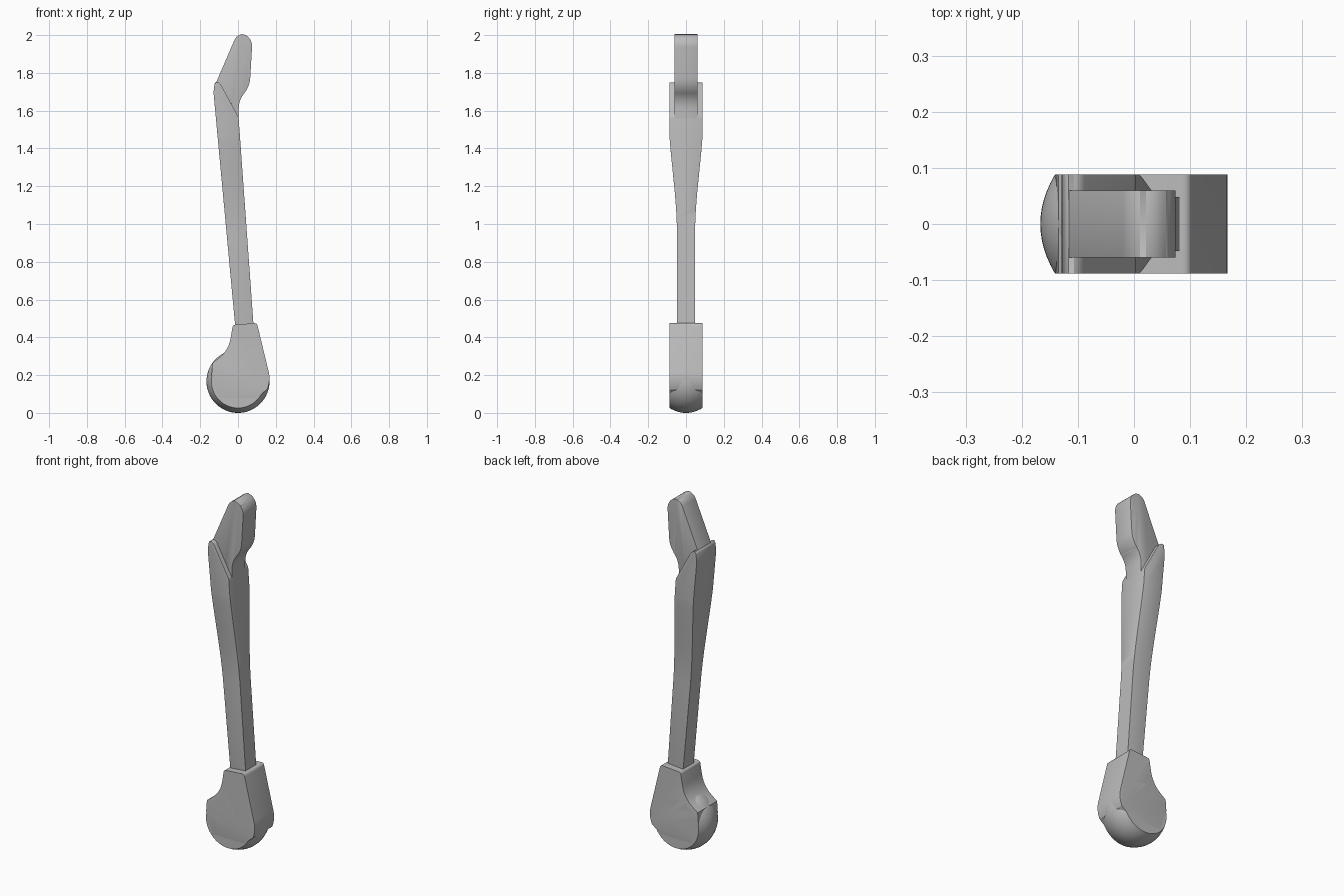
import bpy, bmesh, math
from mathutils import Vector

cube = bpy.data.objects.get("Cube")
if cube:
    bpy.data.objects.remove(cube, do_unlink=True)

grey = bpy.data.materials.new("plain grey")
grey.use_nodes = True
GREY = (0.5, 0.5, 0.5, 1)
grey.diffuse_color = GREY
grey.node_tree.nodes["Principled BSDF"].inputs["Base Color"].default_value = GREY


def rounded(corners, steps=6):
    """Turn (x, z, radius) corners into an outline with rounded corners."""
    pts = []
    for i, (x, z, r) in enumerate(corners):
        p = Vector((x, z))
        if not r:
            pts.append(p)
            continue
        before = Vector(corners[i - 1][:2]) - p
        after = Vector(corners[(i + 1) % len(corners)][:2]) - p
        a, b = p + before.normalized() * r, p + after.normalized() * r
        for k in range(steps + 1):
            t = k / steps
            pts.append(a * (1 - t) ** 2 + p * 2 * t * (1 - t) + b * t * t)
    return pts


def finish(name, bm, angle=35):
    bmesh.ops.recalc_face_normals(bm, faces=bm.faces)
    mesh = bpy.data.meshes.new(name)
    bm.to_mesh(mesh)
    bm.free()
    mesh.materials.append(grey)
    obj = bpy.data.objects.new(name, mesh)
    bpy.context.collection.objects.link(obj)
    bpy.ops.object.select_all(action='DESELECT')
    obj.select_set(True)
    bpy.context.view_layer.objects.active = obj
    bpy.ops.object.shade_smooth_by_angle(angle=math.radians(angle))
    return obj


def slab(outline, half, bevel, segments=3, keep=lambda e: True):
    """Extrude an outline along y and soften its front and back rims."""
    bm = bmesh.new()
    face = bm.faces.new([bm.verts.new((p.x, -half, p.y)) for p in outline])
    ext = bmesh.ops.extrude_face_region(bm, geom=[face])
    moved = [v for v in ext["geom"] if isinstance(v, bmesh.types.BMVert)]
    bmesh.ops.translate(bm, verts=moved, vec=(0, 2 * half, 0))
    rims = [e for e in bm.edges
            if abs(e.verts[0].co.y - e.verts[1].co.y) < 1e-5 and keep(e)]
    bmesh.ops.bevel(bm, geom=rims, offset=bevel, segments=segments,
                    profile=0.5, affect='EDGES', clamp_overlap=True)
    return bm


# Shaft: leaning bar that flares in depth towards its forked top
shaft = slab(rounded([(0.0, 0.3, 0), (0.094, 0.3, 0), (0.003, 1.565, 0.01),
                      (-0.097, 1.75, 0.02), (-0.122, 1.75, 0.015),
                      (-0.13, 1.70, 0.02)]), 0.088, 0.007, 2)
NARROW, WIDE, LOW, HIGH = 0.048, 0.088, 0.95, 1.47
for k in range(13):
    bmesh.ops.bisect_plane(shaft, geom=shaft.verts[:] + shaft.edges[:] + shaft.faces[:],
                           plane_co=(0, 0, LOW + (HIGH - LOW) * k / 12), plane_no=(0, 0, 1))
for v in shaft.verts:
    t = min(max((v.co.z - LOW) / (HIGH - LOW), 0), 1)
    half = NARROW + (WIDE - NARROW) * (0.45 * t * t + 0.55 * t * t * (3 - 2 * t))
    v.co.y *= half / WIDE
finish("shaft", shaft)

# Head: narrow blade held between the fork cheeks
finish("head", slab(rounded([(-0.124, 1.73, 0), (-0.008, 2.0, 0.03), (0.04, 2.008, 0.03),
                             (0.076, 1.965, 0.03), (0.062, 1.725, 0.05),
                             (0.004, 1.66, 0.05), (0.003, 1.54, 0),
                             (-0.05, 1.54, 0)]), 0.06, 0.007, 2))

# Housing: shouldered teardrop with rounded rims and a flat top
finish("housing", slab(rounded([(-0.027, 0.466, 0.012), (0.1, 0.476, 0.015),
                                (0.174, 0.17, 0.05), (0.155, 0.125, 0),
                                (0.1, 0.08, 0), (-0.1, 0.08, 0), (-0.14, 0.2, 0),
                                (-0.135, 0.265, 0), (-0.05, 0.33, 0.065)]),
                       0.088, 0.026, 4,
                       lambda e: max(v.co.z for v in e.verts) < 0.463
                       or abs(e.verts[0].co.z - e.verts[1].co.z) > 0.1))

# Drum: crowned disc forming the round base of the housing
drum = bmesh.new()
RADIUS, EDGE, HALF, RINGS, SIDES = 0.167, 0.141, 0.088, 12, 64
rings = []
for k in range(RINGS + 1):
    s = -1 + 2 * k / RINGS
    r = RADIUS - (RADIUS - EDGE) * s * s
    rings.append([drum.verts.new((r * math.cos(2 * math.pi * i / SIDES), HALF * s,
                                  RADIUS + r * math.sin(2 * math.pi * i / SIDES)))
                  for i in range(SIDES)])
for a, b in zip(rings, rings[1:]):
    for i in range(SIDES):
        j = (i + 1) % SIDES
        drum.faces.new((a[i], a[j], b[j], b[i]))
drum.faces.new(rings[0])
drum.faces.new(rings[-1])
finish("drum", drum)
